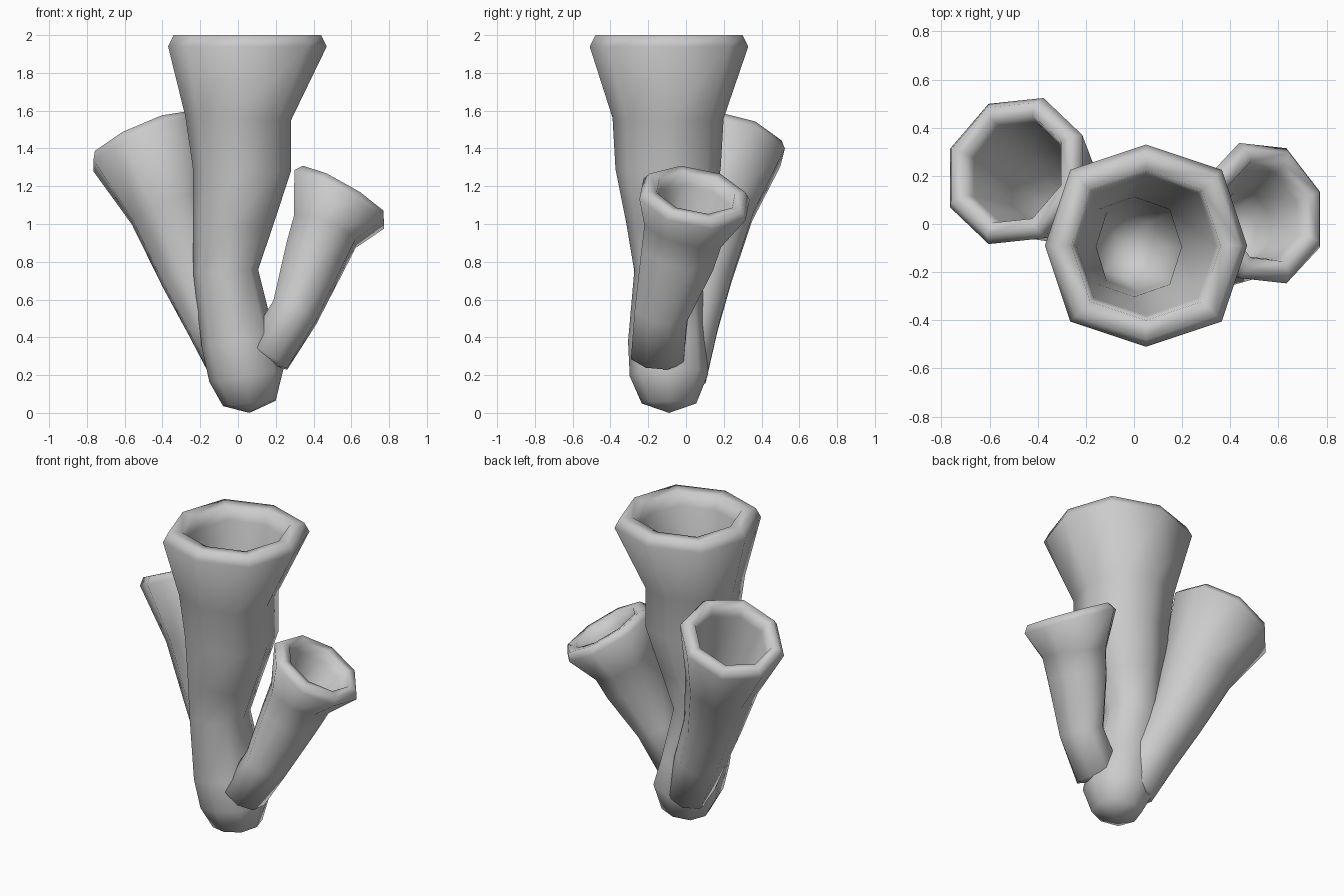
import bpy, bmesh
from math import sin, cos, pi
from mathutils import Vector

if "Cube" in bpy.data.objects:
    bpy.data.objects.remove(bpy.data.objects["Cube"])

SIDES = 8


def ring(bm, c, n, r, phase, diag, stretch):
    """Octagonal ring around c, perpendicular to n; stretch widens it front to back."""
    u = Vector((1, 0, 0))
    u = (u - n * u.dot(n)).normalized()
    v = n.cross(u)
    out = []
    for i in range(SIDES):
        a = 2 * pi * i / SIDES + phase
        k = r * (diag if i % 2 else 1.0)
        out.append(bm.verts.new(c + (u * cos(a) + v * sin(a) * stretch) * k))
    return out


def tube(name, stations, mouth_dir, phase, tip, lip, wall, depth, diag=1.0):
    """Hollow flared tube: outer skin, lip, inner skin down to station 'depth'.
    Each station is x, y, z, radius, stretch."""
    cs = [Vector(s[:3]) for s in stations]
    rs = [s[3] for s in stations]
    st = [s[4] for s in stations]
    last = len(cs) - 1
    mouth = Vector(mouth_dir).normalized()
    ns = [(cs[min(i + 1, last)] - cs[max(i - 1, 0)]).normalized() for i in range(last)] + [mouth]
    bm = bmesh.new()

    def add(c, n, r, s):
        return ring(bm, c, n, r, phase, diag, s)

    # outer skin, lip, then inner skin back down
    rings = [add(*a) for a in zip(cs, ns, rs, st)]
    top = cs[-1] + mouth * lip
    rings.append(add(top, mouth, rs[-1] - 0.03, st[-1]))
    rings.append(add(top - mouth * 0.005, mouth, rs[-1] - wall, st[-1]))
    rings.append(add(cs[-1] - mouth * 0.03, mouth, rs[-1] - wall - 0.02, st[-1]))
    for i in range(last - 1, depth - 1, -1):
        rings.append(add(cs[i], ns[i], rs[i] - wall * 0.75, st[i]))
    for a, b in zip(rings, rings[1:]):
        for i in range(SIDES):
            j = (i + 1) % SIDES
            bm.faces.new((a[i], a[j], b[j], b[i]))
    # pointed foot and inner floor
    foot = bm.verts.new(tip)
    floor = bm.verts.new(cs[depth] - ns[depth] * 0.06)
    for i in range(SIDES):
        j = (i + 1) % SIDES
        bm.faces.new((foot, rings[0][j], rings[0][i]))
        bm.faces.new((floor, rings[-1][i], rings[-1][j]))
    bmesh.ops.recalc_face_normals(bm, faces=bm.faces)
    for f in bm.faces:
        f.smooth = True
    me = bpy.data.meshes.new(name)
    bm.to_mesh(me)
    bm.free()
    ob = bpy.data.objects.new(name, me)
    bpy.context.collection.objects.link(ob)
    return ob


# tall central tube
tube("main_tube", [
    (0.06, -0.09, 0.05, 0.14, 1.03), (0.045, -0.09, 0.20, 0.20, 1.04), (0.0, -0.10, 0.38, 0.195, 1.06),
    (-0.065, -0.095, 0.75, 0.172, 1.04), (-0.03, -0.095, 1.0, 0.21, 1.05), (0.02, -0.095, 1.29, 0.26, 1.07),
    (0.0, -0.095, 1.56, 0.28, 1.05), (0.05, -0.09, 1.94, 0.42, 1.0)],
    (0, 0, 1), 0, (0.06, -0.09, 0.0), 0.06, 0.11, 4, 1.06)

# back left tube
tube("left_tube", [
    (0.0, -0.02, 0.20, 0.14, 1), (-0.13, 0.03, 0.48, 0.155, 1), (-0.25, 0.085, 0.74, 0.175, 1),
    (-0.365, 0.15, 1.08, 0.225, 1), (-0.49, 0.22, 1.425, 0.325, 1)],
    (-0.45, 0.25, 1), pi / 8, (0.03, -0.05, 0.14), 0.045, 0.085, 2)

# short right tube
tube("right_tube", [
    (0.155, -0.15, 0.30, 0.135, 1.12), (0.30, -0.13, 0.53, 0.135, 1.13), (0.41, -0.04, 0.83, 0.175, 1.22),
    (0.46, -0.01, 0.96, 0.19, 1.2), (0.535, 0.045, 1.13, 0.295, 1.05)],
    (0.58, 0.2, 1), pi / 8, (0.14, -0.15, 0.26), 0.045, 0.085, 2)
